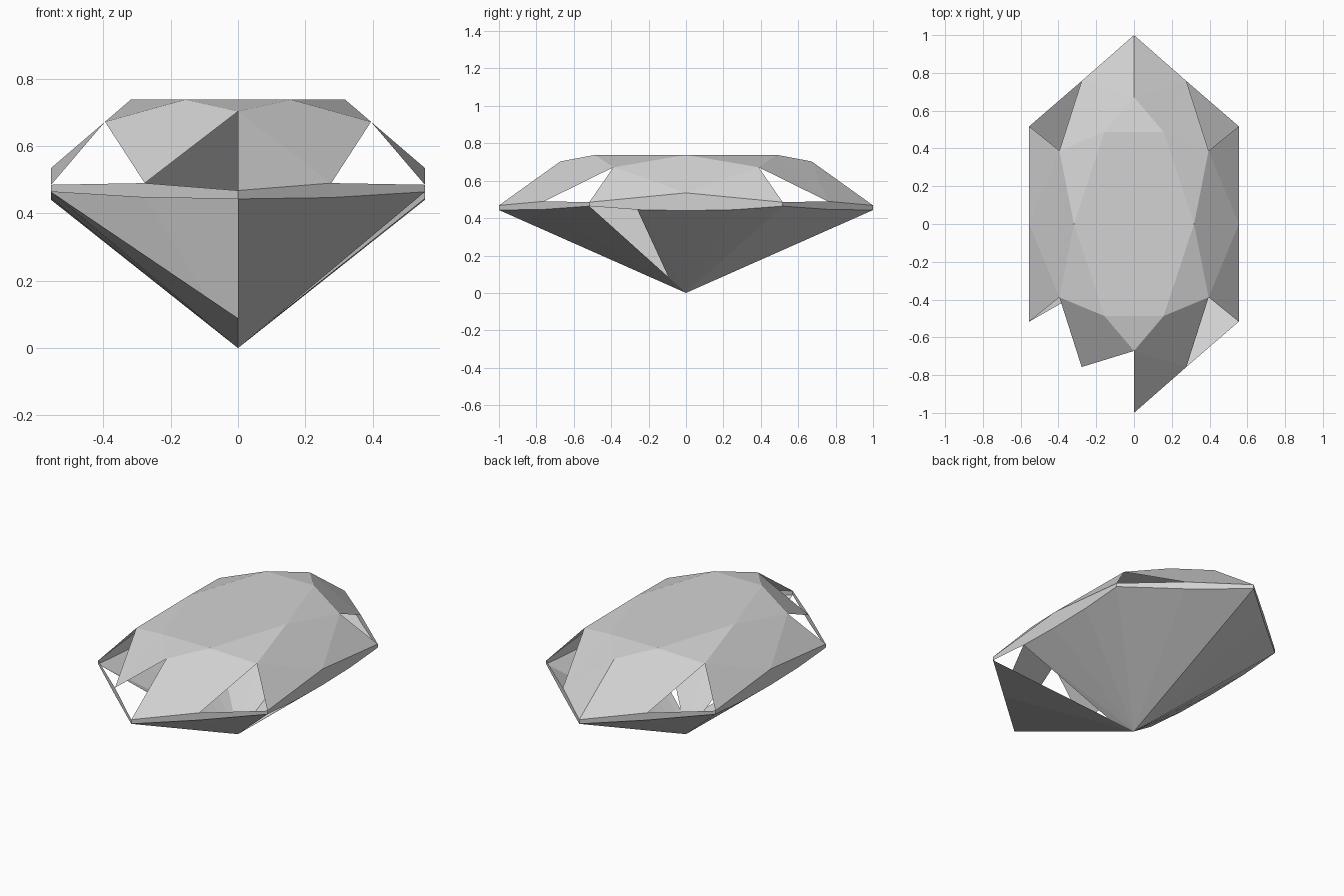
import bpy
import bmesh
from mathutils import Vector

cube = bpy.data.objects.get("Cube")
if cube:
    bpy.data.objects.remove(cube, do_unlink=True)

grey = bpy.data.materials.new("light_grey")
grey.use_nodes = True
COLOUR = (0.65, 0.65, 0.65, 1)
grey.diffuse_color = COLOUR
grey.node_tree.nodes["Principled BSDF"].inputs["Base Color"].default_value = COLOUR

# Points of one quarter of the stone: end, shoulder, corner, side
top_end, top_shoulder = Vector((0, 1, 0.468)), Vector((0.277, 0.757, 0.49))
top_corner, top_side = Vector((0.555, 0.517, 0.485)), Vector((0.555, 0, 0.535))
low_end, low_shoulder = Vector((0, 1, 0.443)), Vector((0.277, 0.757, 0.447))
low_corner, low_quarter = Vector((0.555, 0.517, 0.464)), Vector((0.555, 0.26, 0.445))
low_side = Vector((0.555, 0, 0.44))
star_end, star_corner = Vector((0, 0.672, 0.703)), Vector((0.395, 0.388, 0.672))
table_end, table_side = Vector((0.157, 0.487, 0.738)), Vector((0.318, 0, 0.738))
table_mid, middle = Vector((0, 0.487, 0.738)), Vector((0, 0, 0.738))
culet = Vector((0, 0, 0))


def build(name, facets):
    """Build a flat-faced part by mirroring quarter facets over both axes."""
    bm = bmesh.new()
    for sx in (1, -1):
        for sy in (1, -1):
            for pts in facets(sx, sy):
                if sx * sy > 0:
                    pts = pts[::-1]
                bm.faces.new([bm.verts.new((p.x * sx, p.y * sy, p.z)) for p in pts])
    bmesh.ops.remove_doubles(bm, verts=bm.verts, dist=0.0005)
    bmesh.ops.dissolve_limit(bm, angle_limit=0.001, verts=bm.verts, edges=bm.edges)
    mesh = bpy.data.meshes.new(name)
    bm.to_mesh(mesh)
    bm.free()
    mesh.materials.append(grey)
    bpy.context.collection.objects.link(bpy.data.objects.new(name, mesh))


def table(sx, sy):
    return [[middle, table_side, table_end, table_mid][::-1]]


# Crown: star facets, main facets and end facets, with open corners
def crown(sx, sy):
    faces = [
        [table_mid, table_end, star_end],
        [table_end, table_side, star_corner],
        [table_end, star_corner, top_shoulder],
        [table_end, top_shoulder, star_end],
        [star_corner, table_side, top_side],
        [star_corner, top_side, top_corner],
    ]
    if (sx, sy) != (-1, -1):
        faces.append([star_end, top_shoulder, top_end])
    return faces


def girdle(sx, sy):
    return [
        [top_end, top_shoulder, low_shoulder, low_end],
        [top_shoulder, top_corner, low_corner, low_shoulder],
        [top_corner, top_side, low_quarter, low_corner],
        [top_side, low_side, low_quarter],
    ]


# Pavilion: facets fanning to the bottom point, with two broken openings
def pavilion(sx, sy):
    faces = [[low_quarter, low_side, culet]]
    if (sx, sy) == (-1, -1):
        faces.append([low_end * 0.2, low_corner, culet])
    else:
        faces += [[low_end, low_shoulder, culet], [low_shoulder, low_corner, culet]]
    if (sx, sy) == (1, -1):
        faces.append([low_corner * 0.18, low_quarter, culet])
    else:
        faces.append([low_corner, low_quarter, culet])
    return faces


for part_name, part in (("table_facet", table), ("crown_facets", crown),
                        ("girdle_band", girdle), ("pavilion_facets", pavilion)):
    build(part_name, part)
